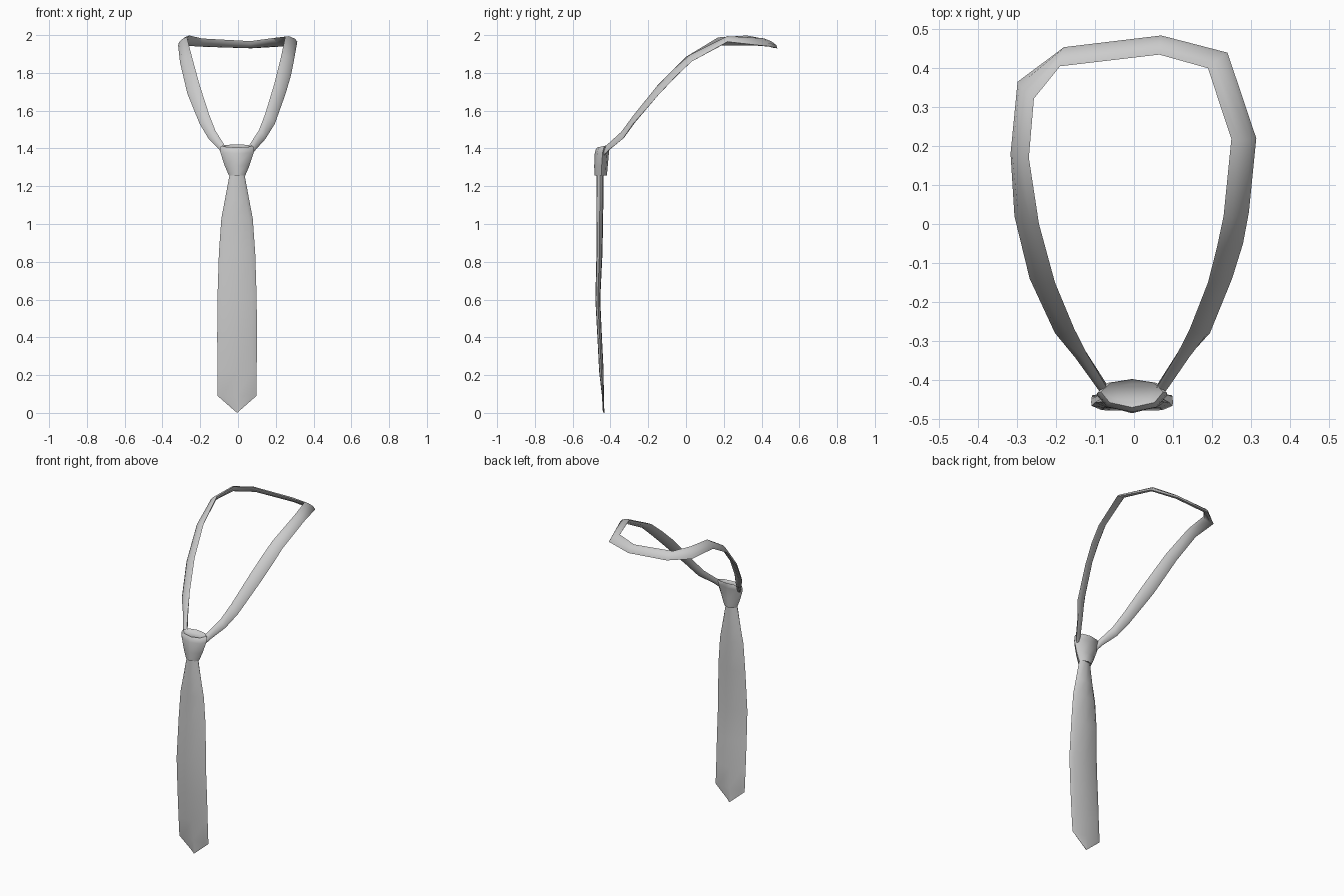
import bpy, bmesh, math
from mathutils import Vector

cube = bpy.data.objects.get("Cube")
if cube:
    bpy.data.objects.remove(cube, do_unlink=True)

fabric = bpy.data.materials.new("grey_fabric")
fabric.use_nodes = True
GREY = (0.6, 0.6, 0.6, 1)
fabric.diffuse_color = GREY
fabric.node_tree.nodes["Principled BSDF"].inputs["Base Color"].default_value = GREY


def loft(name, rings, angle):
    """Skin a list of equal-length rings, cap both ends and shade smooth."""
    bm = bmesh.new()
    rows = [[bm.verts.new(p) for p in ring] for ring in rings]
    n = len(rows[0])
    for a, b in zip(rows, rows[1:]):
        for i in range(n):
            j = (i + 1) % n
            bm.faces.new((a[i], a[j], b[j], b[i]))
    bm.faces.new(rows[0][::-1])
    bm.faces.new(rows[-1])
    bmesh.ops.remove_doubles(bm, verts=bm.verts[:], dist=0.0005)
    bmesh.ops.recalc_face_normals(bm, faces=bm.faces[:])
    mesh = bpy.data.meshes.new(name)
    bm.to_mesh(mesh)
    bm.free()
    mesh.materials.append(fabric)
    obj = bpy.data.objects.new(name, mesh)
    bpy.context.collection.objects.link(obj)
    bpy.ops.object.select_all(action='DESELECT')
    obj.select_set(True)
    bpy.context.view_layer.objects.active = obj
    bpy.ops.object.shade_smooth_by_angle(angle=math.radians(angle))
    return obj


# Hanging blade: (z, half width, y centre, half thickness), pointed at the bottom
blade_rows = [
    (0.09, 0.103, -0.440, 0.005), (0.22, 0.104, -0.448, 0.012),
    (0.40, 0.105, -0.457, 0.012), (0.60, 0.104, -0.467, 0.013),
    (0.85, 0.096, -0.458, 0.016), (1.03, 0.083, -0.457, 0.018),
    (1.13, 0.064, -0.456, 0.019), (1.27, 0.038, -0.455, 0.018),
]
# Cross-section: flat middle, bevelled sides
section = [(-1, 0), (-0.75, -0.85), (0, -1), (0.75, -0.85),
           (1, 0), (0.75, 0.85), (0, 1), (-0.75, 0.85)]
tip = [(-0.005 + 0.103 * u * 0.02, -0.436 + 0.004 * v, 0.09 * abs(u) * 0.02)
       for u, v in section]
rings = [tip]
for z, hw, yc, t in blade_rows:
    rings.append([(-0.005 + hw * u, yc + t * v, z) for u, v in section])
loft("blade", rings, 50)

# Knot: tapered, faceted wrap with a slightly sunken top
knot_section = [(-1, 0.1), (-0.72, -0.65), (0, -1), (0.72, -0.65),
                (1, 0.1), (0.7, 0.75), (0, 1), (-0.7, 0.75)]
knot_rows = [  # z, half width, y centre, half depth, backward lift
    (1.265, 0.034, -0.452, 0.024, 0.0), (1.256, 0.043, -0.452, 0.033, 0.0),
    (1.31, 0.066, -0.450, 0.036, 0.0), (1.38, 0.089, -0.445, 0.038, 0.006),
    (1.405, 0.090, -0.438, 0.040, 0.012), (1.413, 0.080, -0.435, 0.036, 0.008),
    (1.404, 0.055, -0.435, 0.024, 0.004),
]
rings = [[(-0.005 + hw * u, yc + d * v, z + lift * v) for u, v in knot_section]
         for z, hw, yc, d, lift in knot_rows]
loft("knot", rings, 50)

# Neck band: flat ribbon given by its outer (low) and inner (high) edges
outer = [
    (0.060, -0.450, 1.350), (0.095, -0.405, 1.395), (0.145, -0.335, 1.450),
    (0.195, -0.280, 1.530), (0.252, -0.140, 1.690), (0.280, -0.050, 1.785),
    (0.295, 0.030, 1.860), (0.314, 0.220, 1.965), (0.240, 0.440, 1.940),
    (0.070, 0.484, 1.930), (-0.180, 0.454, 1.938), (-0.299, 0.365, 1.945),
    (-0.317, 0.180, 1.945), (-0.307, 0.020, 1.855), (-0.268, -0.140, 1.690),
    (-0.203, -0.280, 1.530), (-0.155, -0.335, 1.450), (-0.100, -0.405, 1.395),
    (-0.070, -0.450, 1.350),
]
inner = [
    (0.035, -0.455, 1.365), (0.058, -0.420, 1.415), (0.110, -0.335, 1.495),
    (0.143, -0.270, 1.580), (0.190, -0.150, 1.735), (0.213, -0.060, 1.825),
    (0.230, 0.020, 1.895), (0.250, 0.218, 1.992), (0.190, 0.400, 1.985),
    (0.065, 0.435, 1.968), (-0.190, 0.405, 1.982), (-0.257, 0.322, 1.998),
    (-0.270, 0.170, 1.988), (-0.244, 0.000, 1.885), (-0.203, -0.150, 1.735),
    (-0.153, -0.270, 1.580), (-0.120, -0.335, 1.495), (-0.070, -0.420, 1.415),
    (-0.045, -0.455, 1.365),
]
outer = [Vector(p) for p in outer]
inner = [Vector(p) for p in inner]
mid = [(a + b) / 2 for a, b in zip(outer, inner)]
rings = []
for i, (o, n) in enumerate(zip(outer, inner)):
    tangent = mid[min(i + 1, len(mid) - 1)] - mid[max(i - 1, 0)]
    up = tangent.cross(n - o).normalized() * 0.010
    p, q = o.lerp(n, 0.25), o.lerp(n, 0.75)
    rings.append([o, p + up, q + up, n, q - up, p - up])
loft("neck_band", rings, 50)
